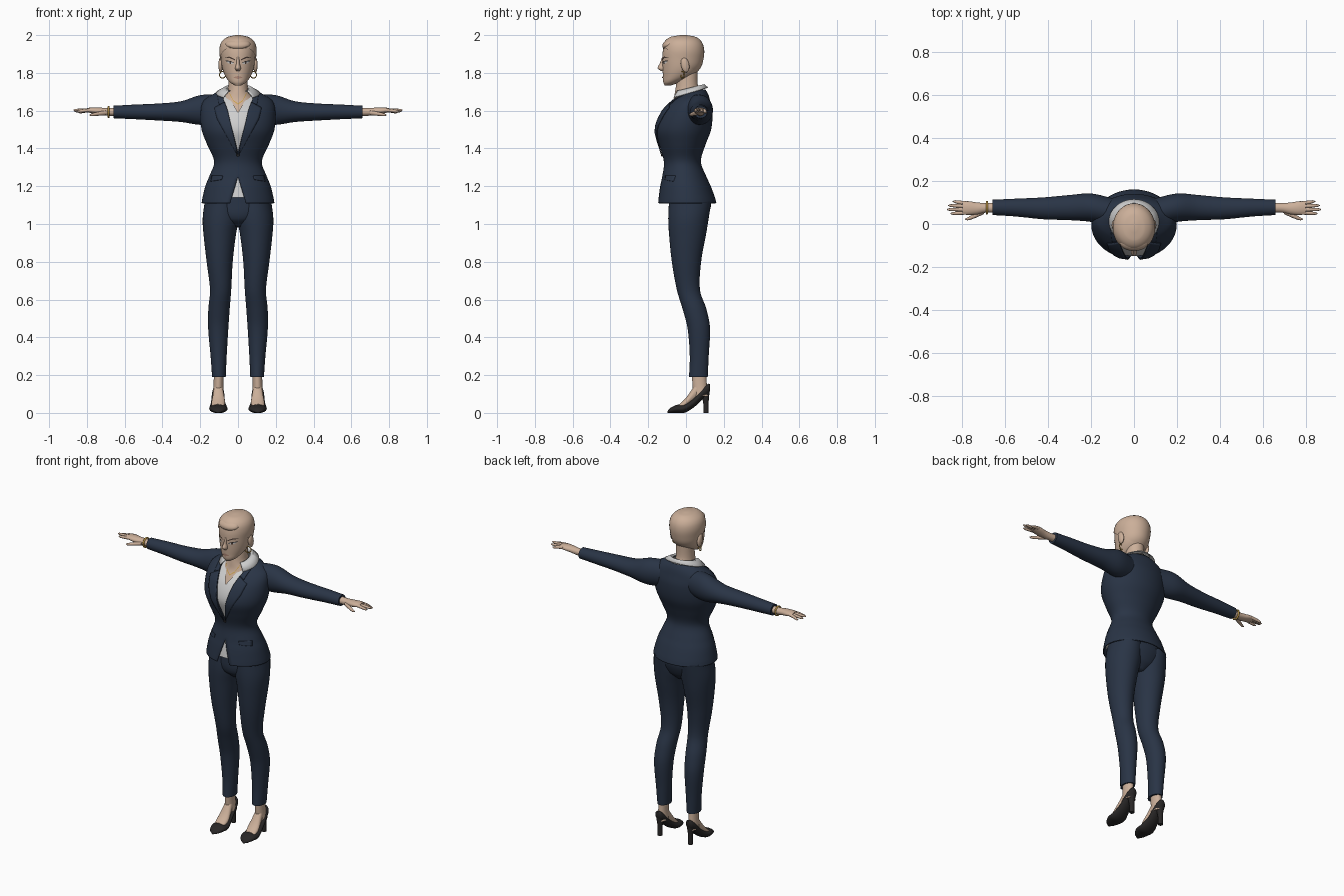
import bpy, bmesh, math
from mathutils import Matrix, Vector

cube = bpy.data.objects.get("Cube")
if cube:
    bpy.data.objects.remove(cube, do_unlink=True)


def material(name, r, g, b):
    mat = bpy.data.materials.new(name)
    mat.use_nodes = True
    mat.diffuse_color = (r, g, b, 1)
    bsdf = mat.node_tree.nodes["Principled BSDF"]
    bsdf.inputs["Base Color"].default_value = (r, g, b, 1)
    bsdf.inputs["Roughness"].default_value = 0.8
    return mat


navy = material("navy cloth", .022, .034, .06)
skin = material("skin", .6, .43, .32)
white = material("shirt white", .62, .62, .62)
black = material("shoe black", .022, .02, .02)
gold = material("gold", .6, .36, .07)
brown = material("brow brown", .07, .045, .035)
rose = material("lip rose", .42, .24, .18)
parts = []


def finish(name, bm, mat, mirror=False, thickness=0):
    bmesh.ops.remove_doubles(bm, verts=bm.verts, dist=.00002)
    bmesh.ops.recalc_face_normals(bm, faces=bm.faces)
    mesh = bpy.data.meshes.new(name)
    bm.to_mesh(mesh)
    bm.free()
    mesh.materials.append(mat)
    obj = bpy.data.objects.new(name, mesh)
    bpy.context.collection.objects.link(obj)
    if thickness:
        solid = obj.modifiers.new("thickness", 'SOLIDIFY')
        solid.thickness, solid.offset = thickness, 0
    if mirror:
        obj.modifiers.new("mirror", 'MIRROR').use_clip = False
    parts.append(obj)
    return obj


def fill_grid(bm, points):
    grid = [[bm.verts.new(p) for p in line] for line in points]
    for a, b in zip(grid, grid[1:]):
        for i in range(len(a) - 1):
            bm.faces.new((a[i], a[i + 1], b[i + 1], b[i]))
    return grid


def dense(rows, steps=5):
    """Smoothly resample rows of (station, u low, u high, v low, v high)."""
    last = len(rows) - 1
    slopes = []
    for i in range(last + 1):
        a, b = rows[max(i - 1, 0)], rows[min(i + 1, last)]
        slopes.append([(q - p) / (b[0] - a[0]) for p, q in zip(a, b)])
    out = []
    for i in range(last):
        h = rows[i + 1][0] - rows[i][0]
        for k in range(steps):
            t = k / steps
            e = t * t * (3 - 2 * t)
            out.append([p + (q - p) * e + h * t * (1 - t) * (m * (1 - t) - n * t)
                        for p, q, m, n in zip(rows[i], rows[i + 1], slopes[i], slopes[i + 1])])
    return out + [list(rows[-1])]


def loft(name, rows, mat, axis="z", gap=None, sides=36, **options):
    """Oval sections along an axis; gap(z) leaves a front opening of that half width."""
    order = {"z": lambda s, u, v: (u, v, s), "x": lambda s, u, v: (s, u, v),
             "y": lambda s, u, v: (u, s, v)}[axis]
    lines = []
    for s, u0, u1, v0, v1 in dense(rows):
        ru, rv = (u1 - u0) / 2, (v1 - v0) / 2
        start = math.asin(min(.96, gap(s) / ru)) if gap else 0
        turn = [start + (math.tau - 2 * start) * i / sides for i in range(sides + 1)]
        lines.append([order(s, u0 + ru + ru * math.sin(t), v0 + rv - rv * math.cos(t)) for t in turn])
    bm = bmesh.new()
    grid = fill_grid(bm, lines)
    if not gap:
        for ring in (grid[0], grid[-1]):
            bm.faces.new(ring[:-1])
    return finish(name, bm, mat, **options)


def sym(*rows):
    return [(z, -w, w, front, back) for z, w, front, back in rows]


def front_y(rows, x, z):
    for a, b in zip(rows, rows[1:]):
        if a[0] <= z <= b[0]:
            t = (z - a[0]) / (b[0] - a[0])
            _, u0, u1, v0, v1 = [p + (q - p) * t for p, q in zip(a, b)]
            return (v0 + v1) / 2 - (v1 - v0) / 2 * math.sqrt(max(0, 1 - (2 * x / (u1 - u0)) ** 2))
    return 0


def patch(name, surface, pairs, mat, lift=.004, steps=6, mirror=True, thickness=0):
    """Thin plate between pairs of (x, z) points, laid on the front of a lofted surface."""
    rows, lines = dense(surface), []
    for (a, b), (c, d) in zip(pairs, pairs[1:]):
        for k in range(steps + 1):
            left = Vector(a).lerp(Vector(c), k / steps)
            right = Vector(b).lerp(Vector(d), k / steps)
            line = [left.lerp(right, j / steps) for j in range(steps + 1)]
            lines.append([(p.x, front_y(rows, p.x, p.y) - lift, p.y) for p in line])
    bm = bmesh.new()
    fill_grid(bm, lines)
    return finish(name, bm, mat, mirror, thickness)


def ball(name, centre, size, mat, tilt=0, mirror=False):
    bm = bmesh.new()
    shape = Matrix.Translation(centre) @ Matrix.Rotation(tilt, 4, 'X') @ Matrix.Diagonal((*size, 1))
    bmesh.ops.create_uvsphere(bm, u_segments=20, v_segments=12, radius=1, matrix=shape)
    return finish(name, bm, mat, mirror)


def ring(name, centre, radius, tube, rotation):
    bpy.ops.mesh.primitive_torus_add(major_radius=radius, minor_radius=tube, major_segments=24,
                                     minor_segments=8, location=centre, rotation=rotation)
    obj = bpy.context.object
    obj.name = name
    obj.data.materials.append(gold)
    parts.append(obj)


def profile(*points):
    def value(z):
        for (a, p), (b, q) in zip(points, points[1:]):
            if a <= z <= b:
                return p + (q - p) * (z - a) / (b - a)
        return 0
    return value


# Jacket body with open neckline and cutaway hem, shirt shell inside it
torso = sym((1.11, .19, -.148, .158), (1.14, .185, -.144, .15), (1.2, .17, -.134, .128),
            (1.25, .15, -.123, .105), (1.33, .123, -.114, .076), (1.42, .16, -.14, .1),
            (1.5, .19, -.16, .13), (1.59, .195, -.13, .137), (1.65, .18, -.078, .125),
            (1.685, .13, -.035, .115), (1.71, .08, -.01, .1))
opening = profile((1.1, .045), (1.25, 0), (1.38, 0), (1.6, .056), (1.66, .078), (1.72, .09))
loft("jacket", torso, navy, gap=opening, sides=48, thickness=.006)
inner = [(z, a + .01, b - .01, f + .01, k - .01) for z, a, b, f, k in torso[1:]]
loft("shirt", inner, white, gap=profile((1.59, 0), (1.65, .035), (1.72, .06)), sides=48)
patch("lapels", torso, [((.002, 1.37), (.006, 1.37)), ((.054, 1.6), (.11, 1.555)),
                        ((.07, 1.645), (.125, 1.615))], navy, lift=.007, thickness=.005)
patch("jacket_collar", torso, [((.072, 1.645), (.1, 1.632)), ((.085, 1.69), (.108, 1.68))],
      navy, lift=.007, thickness=.005)
patch("pocket_flaps", torso, [((.085, 1.235), (.08, 1.255)), ((.143, 1.225), (.138, 1.255))],
      navy, thickness=.005)
ball("jacket_button", (0, -.128, 1.365), (.008, .005, .008), black)

# Sleeves and hands
loft("sleeves", [(.1, -.01, .12, 1.53, 1.685), (.2, .01, .142, 1.525, 1.682), (.3, .018, .135, 1.54, 1.65),
                 (.42, .022, .124, 1.548, 1.638), (.55, .035, .118, 1.555, 1.632),
                 (.66, .042, .113, 1.56, 1.626)], navy, axis="x", mirror=True)
loft("palms", [(.63, .052, .1, 1.572, 1.616), (.69, .053, .098, 1.573, 1.614), (.73, .045, .1, 1.578, 1.616),
               (.77, .042, .106, 1.585, 1.617), (.8, .046, .104, 1.592, 1.614)],
     skin, axis="x", sides=20, mirror=True)
for finger, tip in zip(("index", "middle", "ring", "little"), (.855, .872, .866, .845)):
    i = ("index", "middle", "ring", "little").index(finger)
    y, drift, rows = .053 + .0145 * i, (i - 1) * .004, []
    for x, r, out in ((.775, .009, 0), (.82, .0085, .6), (tip - .01, .006, 1), (tip, .002, 1)):
        mid, z = y + drift * out, 1.603 - .006 * abs(i - 1) * out
        rows.append((x, mid - r, mid + r, z - r, z + r))
    loft(finger + "_fingers", rows, skin, axis="x", sides=12, mirror=True)
loft("thumbs", [(.7, .046, .075, 1.576, 1.602), (.74, .028, .05, 1.573, 1.594),
                (.775, .017, .031, 1.571, 1.585), (.787, .021, .025, 1.575, 1.579)],
     skin, axis="x", sides=12, mirror=True)
ring("bracelet", (-.685, .076, 1.593), .027, .005, (0, math.pi / 2, 0))

# Trousers
loft("trouser_legs", [(.19, .065, .137, .016, .115), (.3, .06, .145, .02, .12), (.45, .051, .158, .008, .127),
                      (.55, .044, .157, -.018, .108), (.65, .036, .148, -.048, .074),
                      (.8, .028, .166, -.075, .08), (.95, .01, .183, -.09, .107),
                      (1.03, -.006, .187, -.094, .12), (1.12, 0, .176, -.09, .134)], navy, mirror=True)
loft("trouser_hips", sym((.985, .03, -.04, .07), (1.03, .13, -.085, .11), (1.12, .176, -.09, .132),
                         (1.25, .11, -.085, .08)), navy)

# Feet and heeled shoes
loft("ankles", [(.09, .073, .135, .04, .122), (.14, .078, .13, .035, .112), (.22, .075, .127, .03, .105)],
     skin, sides=20, mirror=True)
loft("insteps", [(-.035, .075, .137, .02, .046), (0, .068, .14, .03, .08), (.03, .073, .134, .05, .122),
                 (.06, .08, .128, .07, .17)], skin, axis="y", sides=20, mirror=True)
loft("shoes", [(-.097, .1, .112, 0, .01), (-.085, .078, .132, 0, .025), (-.05, .058, .149, 0, .042),
               (-.01, .056, .152, 0, .048), (.04, .068, .143, .028, .08), (.09, .073, .137, .075, .135),
               (.12, .083, .127, .1, .155), (.128, .095, .115, .12, .15)],
     black, axis="y", sides=24, mirror=True)
loft("shoe_heels", [(0, .09, .12, .092, .12), (.06, .09, .12, .09, .12), (.12, .078, .132, .07, .126)],
     black, sides=16, mirror=True)

# Chest, neck and head
chest = sym((1.56, .13, -.118, .09), (1.62, .12, -.086, .09), (1.66, .09, -.066, .085),
            (1.7, .058, -.058, .072), (1.74, .051, -.052, .062), (1.82, .05, -.045, .062))
loft("neck", chest, skin)
head = sym((1.733, .016, -.112, -.08), (1.75, .043, -.12, -.035), (1.78, .066, -.122, .03),
           (1.82, .082, -.124, .072), (1.87, .09, -.125, .088), (1.92, .093, -.122, .091),
           (1.96, .081, -.108, .077), (1.985, .05, -.075, .045), (1.994, .012, -.025, 0))
loft("head", head, skin)
loft("nose", sym((1.81, .01, -.132, -.1), (1.824, .015, -.15, -.1), (1.85, .009, -.139, -.1),
                 (1.885, .008, -.126, -.1)), skin, sides=16)
ball("ears", (.092, -.005, 1.842), (.012, .022, .04), skin, tilt=.2, mirror=True)

# Swept-back short hair trimmed along a sloping hairline
hair = loft("hair", [(z + .006, a * 1.06, b * 1.06, f - .005, k + .005) for z, a, b, f, k in head], skin)
bm = bmesh.new()
bm.from_mesh(hair.data)
bmesh.ops.bisect_plane(bm, geom=bm.verts[:] + bm.edges[:] + bm.faces[:], plane_co=(0, -.12, 1.94),
                       plane_no=(0, .155, .2), clear_inner=True)
bm.to_mesh(hair.data)
bm.free()
ball("hair_front", (0, -.088, 1.952), (.066, .04, .026), skin, tilt=.45)

# Face details
patch("brows", head, [((.016, 1.866), (.016, 1.872)), ((.045, 1.879), (.045, 1.886)),
                      ((.068, 1.881), (.068, 1.883))], brown)
patch("eye_whites", head, [((.022, 1.85), (.022, 1.852)), ((.04, 1.846), (.04, 1.86)),
                           ((.06, 1.857), (.06, 1.859))], white, lift=.002)
patch("irises", head, [((.036, 1.847), (.036, 1.858)), ((.046, 1.849), (.046, 1.86))], brown, lift=.003)
patch("lashes", head, [((.02, 1.852), (.02, 1.854)), ((.04, 1.858), (.04, 1.863)),
                       ((.066, 1.862), (.066, 1.866))], black)
patch("lips", head, [((-.024, 1.775), (-.024, 1.777)), ((0, 1.767), (0, 1.784)),
                     ((.024, 1.775), (.024, 1.777))], rose, mirror=False)

# Shirt collar wrapped around the neck, open at the throat
edges = [[], [], []]
for i in range(33):
    t = math.radians(42 + 276 * i / 32)
    s, c = math.sin(t), math.cos(t)
    edges[0].append((s * .058, .015 - c * .068, 1.715 - c * .015))
    edges[1].append((s * .074, .015 - c * .082, 1.718 - c * .02))
    edges[2].append((s * .116, .012 - c * .102, 1.692 - c * .03))
bm = bmesh.new()
fill_grid(bm, edges)
finish("shirt_collar", bm, white, thickness=.005)

# Jewellery
patch("necklace", chest, [((0, 1.632), (0, 1.638)), ((.025, 1.651), (.025, 1.656)),
                          ((.046, 1.69), (.044, 1.694))], gold)
for side, label in ((1, "left"), (-1, "right")):
    ring(label + "_earring", (side * .082, -.018, 1.79), .018, .003, (math.pi / 2, 0, side * .5))

# Smooth shading with crisp edges
bpy.ops.object.select_all(action='DESELECT')
for obj in parts:
    obj.select_set(True)
bpy.context.view_layer.objects.active = parts[0]
bpy.ops.object.shade_smooth_by_angle(angle=math.radians(45))
